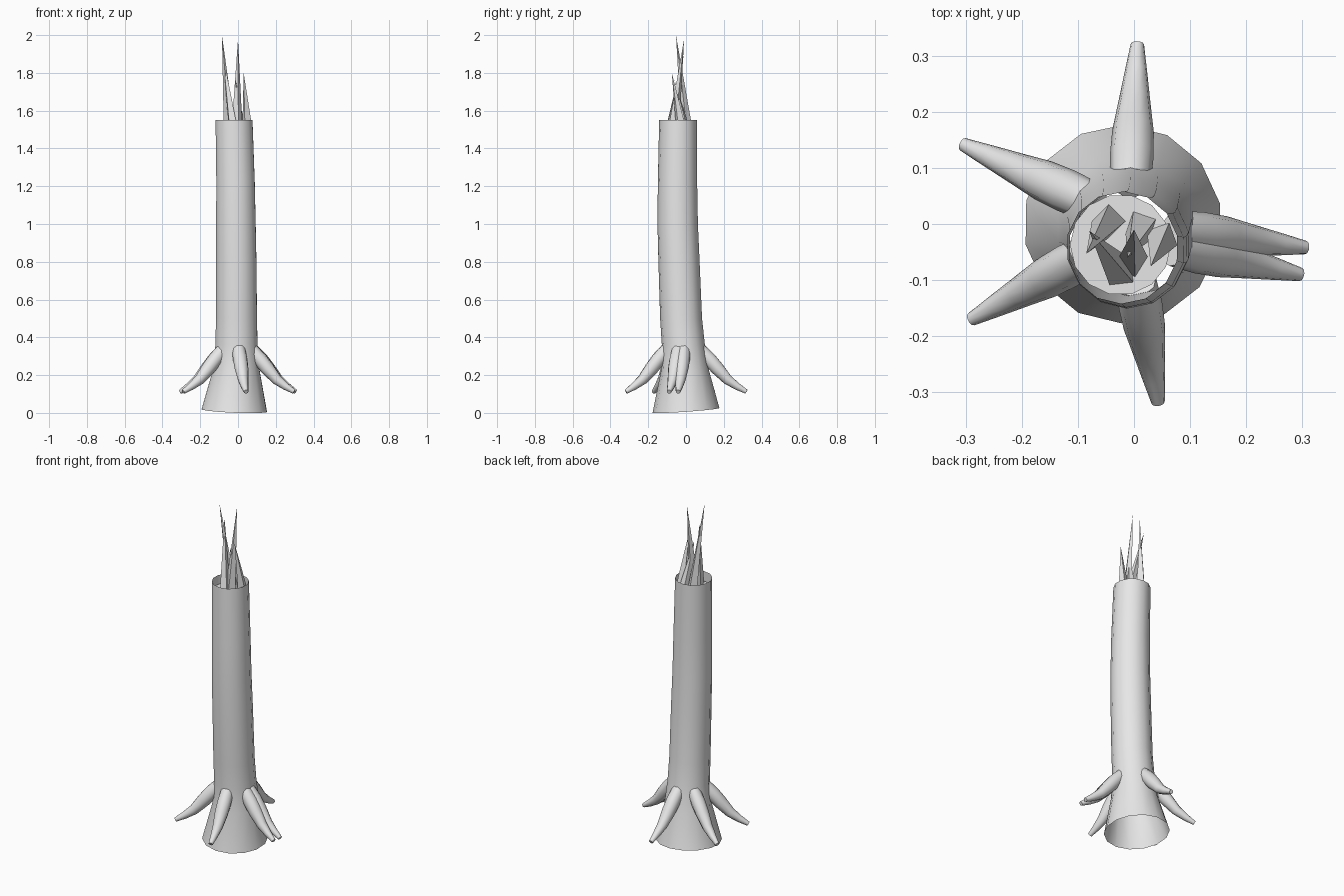
import bpy
import bmesh
import math
from mathutils import Vector

cube = bpy.data.objects.get("Cube")
if cube:
    bpy.data.objects.remove(cube, do_unlink=True)

# One plain grey for every part
grey = bpy.data.materials.new("plain grey")
grey.use_nodes = True
grey.diffuse_color = (0.8, 0.8, 0.8, 1)
grey.node_tree.nodes["Principled BSDF"].inputs["Base Color"].default_value = (0.8, 0.8, 0.8, 1)


def make_object(name, bm, angle=40):
    bmesh.ops.recalc_face_normals(bm, faces=bm.faces)
    mesh = bpy.data.meshes.new(name)
    bm.to_mesh(mesh)
    bm.free()
    obj = bpy.data.objects.new(name, mesh)
    bpy.context.collection.objects.link(obj)
    mesh.materials.append(grey)
    bpy.ops.object.select_all(action="DESELECT")
    obj.select_set(True)
    bpy.context.view_layer.objects.active = obj
    bpy.ops.object.shade_smooth_by_angle(angle=math.radians(angle))
    return obj


def bridge(bm, rings):
    for low, high in zip(rings, rings[1:]):
        n = len(low)
        for i in range(n):
            j = (i + 1) % n
            bm.faces.new((low[i], low[j], high[j], high[i]))


def add_ring(bm, centre, u, v, radius, sides, turn=0):
    ring = []
    for i in range(sides):
        a = math.tau * i / sides + turn
        ring.append(bm.verts.new(centre + radius * (math.cos(a) * u + math.sin(a) * v)))
    return ring


X, Y, Z = Vector((1, 0, 0)), Vector((0, 1, 0)), Vector((0, 0, 1))

# Hollow trunk: centre x, centre y, height, radius, with a tilted foot
sections = [(-0.02, 0.0, 0.013, 0.177), (-0.01, -0.005, 0.22, 0.128),
            (-0.008, -0.014, 0.36, 0.114), (-0.008, -0.026, 0.5, 0.111),
            (-0.009, -0.037, 0.8, 0.109), (-0.011, -0.044, 1.0, 0.107),
            (-0.013, -0.045, 1.22, 0.104), (-0.021, -0.042, 1.55, 0.1)]
bm = bmesh.new()
rings = [add_ring(bm, Vector((x, y, z)), X, Y, r, 14, math.radians(12))
         for x, y, z, r in sections]
for vert in rings[0]:
    vert.co.z += 0.07 * vert.co.y - 0.04 * (vert.co.x + 0.02)
bridge(bm, rings)
make_object("trunk", bm)

# Loose disc just below the open rim
bm = bmesh.new()
bm.faces.new(add_ring(bm, Vector((-0.024, -0.037, 1.5)), X, Y, 0.09, 14))
make_object("inner_disc", bm)

# Splinters: base point on the disc, then tip
splinters = [((-0.045, 0.005), (-0.085, -0.053, 2.0)),
             ((-0.025, -0.085), (-0.08, -0.012, 1.9)),
             ((-0.005, -0.065), (0.0, -0.01, 1.98)),
             ((0.05, -0.025), (0.03, -0.075, 1.8)),
             ((0.012, -0.005), (-0.012, -0.06, 1.76))]
for k, (base, tip) in enumerate(splinters):
    bm = bmesh.new()
    ring = add_ring(bm, Vector((*base, 1.5)), X, Y, 0.03, 4, 0.9 * k)
    point = bm.verts.new(tip)
    for i in range(4):
        bm.faces.new((ring[i], ring[(i + 1) % 4], point))
    make_object(f"splinter_{k + 1}", bm, 20)

# Roots: attachment on the trunk wall, then tip
roots = [((-0.005, 0.1), (0.006, 0.32)), ((-0.1, 0.05), (-0.305, 0.142)),
         ((-0.1, -0.065), (-0.29, -0.17)), ((0.008, -0.125), (0.043, -0.318)),
         ((0.095, -0.045), (0.297, -0.09)), ((0.1, -0.015), (0.306, -0.042))]
# Distance along the root, height, radius
shape = [(-0.12, 0.335, 0.036), (0.1, 0.285, 0.039), (0.3, 0.235, 0.037),
         (0.55, 0.175, 0.028), (0.78, 0.14, 0.02), (1.0, 0.112, 0.012)]
for k, (start, end) in enumerate(roots):
    a, b = Vector((*start, 0)), Vector((*end, 0))
    path = [a.lerp(b, t) + Z * h for t, h, r in shape]
    side = Z.cross(b - a).normalized()
    bm = bmesh.new()
    rings = []
    for i, (t, h, r) in enumerate(shape):
        along = path[min(i + 1, len(path) - 1)] - path[max(i - 1, 0)]
        up = along.normalized().cross(side)
        rings.append(add_ring(bm, path[i], side, up, r, 10))
    bridge(bm, rings)
    bm.faces.new(rings[0])
    bm.faces.new(rings[-1])
    make_object(f"root_{k + 1}", bm)
